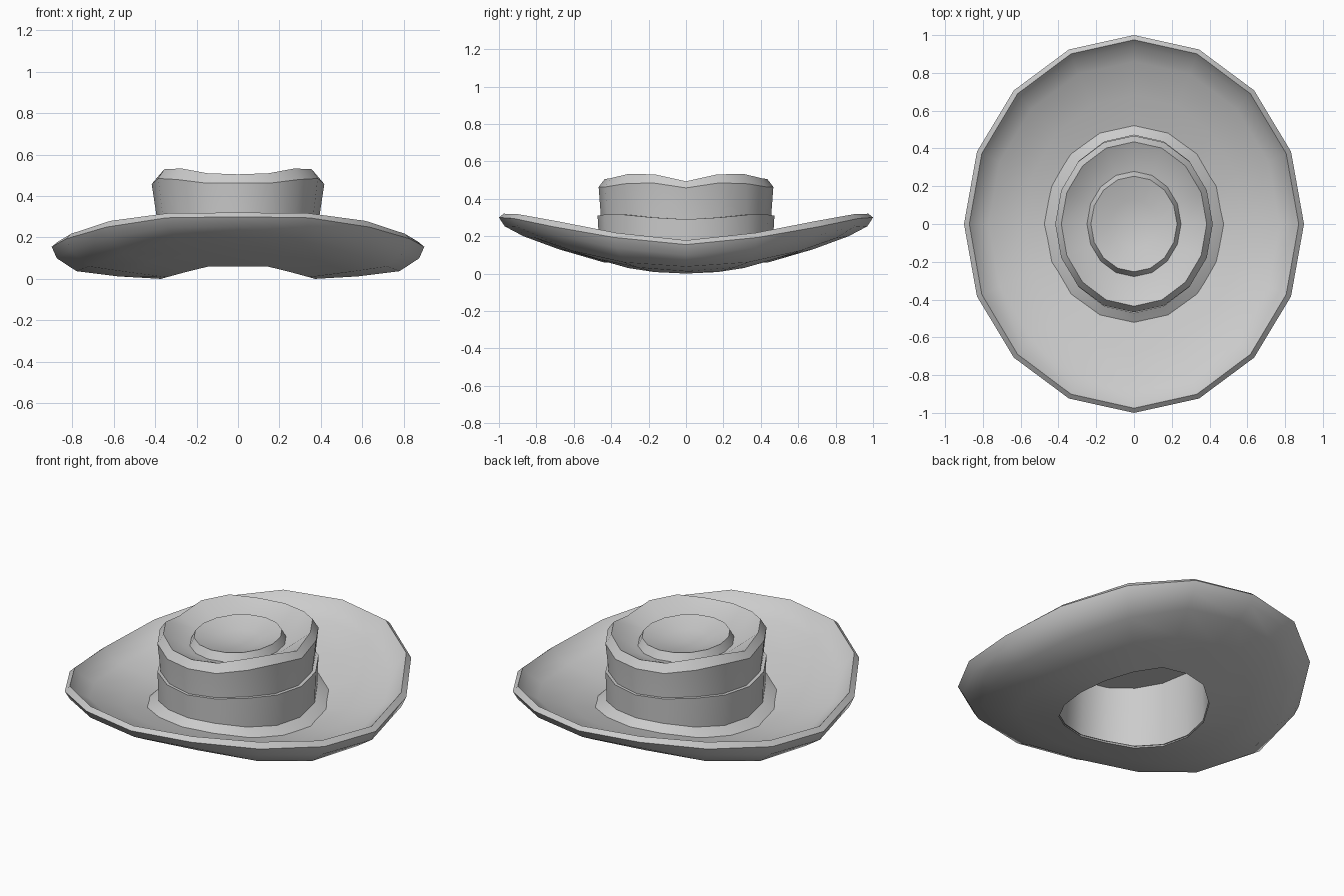
import bpy, bmesh, math

SIDES = 16

cube = bpy.data.objects.get("Cube")
if cube:
    bpy.data.objects.remove(cube)

grey = bpy.data.materials.new("plain_grey")
grey.use_nodes = True
grey.diffuse_color = (0.6, 0.6, 0.6, 1)
grey.node_tree.nodes["Principled BSDF"].inputs["Base Color"].default_value = (0.6, 0.6, 0.6, 1)


def loft(name, rings, caps=None):
    """Loft oval rings (rx, ry, heights from end to side); caps gives the two
    centre heights, otherwise the last ring joins the first."""
    bm = bmesh.new()
    loops = []
    for rx, ry, heights in rings:
        loop = []
        for k in range(SIDES):
            a = 2 * math.pi * k / SIDES
            fold = min(k % 8, 8 - k % 8)
            z = heights[fold] if isinstance(heights, list) else heights
            loop.append(bm.verts.new((rx * math.sin(a), ry * math.cos(a), z)))
        loops.append(loop)
    pairs = list(zip(loops, loops[1:]))
    if caps is None:
        pairs.append((loops[-1], loops[0]))
    for lo, hi in pairs:
        for k in range(SIDES):
            n = (k + 1) % SIDES
            bm.faces.new((lo[k], lo[n], hi[n], hi[k]))
    if caps:
        for loop, z in zip((loops[0], loops[-1]), caps):
            c = bm.verts.new((0, 0, z))
            for k in range(SIDES):
                bm.faces.new((loop[k], loop[(k + 1) % SIDES], c))
    bmesh.ops.recalc_face_normals(bm, faces=bm.faces[:])
    mesh = bpy.data.meshes.new(name)
    bm.to_mesh(mesh)
    bm.free()
    mesh.materials.append(grey)
    obj = bpy.data.objects.new(name, mesh)
    bpy.context.collection.objects.link(obj)
    bpy.ops.object.select_all(action='DESELECT')
    obj.select_set(True)
    bpy.context.view_layer.objects.active = obj
    bpy.ops.object.shade_smooth_by_angle(angle=math.radians(34))
    return obj


def lift(heights, d):
    return [h + d for h in heights]


hole = [.06, .06, .03, .008, 0]
foot_edge = [.147, .142, .117, .092, .082]
band_foot = [.16, .155, .13, .105, .095]
band_top = [.31, .315, .315, .30, .29]

# Saddle-shaped brim: underside, bevelled rim, curled upper side
loft("brim", [
    (.372, .44, hole),
    (.58, .68, [.13, .12, .08, .033, .012]),
    (.78, .87, [.20, .19, .123, .06, .037]),
    (.875, .97, [.253, .248, .202, .136, .099]),
    (.90, 1.0, [.30, .295, .25, .193, .155]),
    (.872, .975, [.32, .318, .28, .218, .178]),
    (.84, .94, [.281, .279, .241, .179, .139]),
    (.77, .86, [.238, .234, .195, .136, .101]),
    (.58, .68, [.178, .172, .138, .098, .077]),
    (.43, .48, [.13, .125, .1, .08, .07]),
])

# Crown: lining, flared foot sunk into the brim, wall, wavy top and dished lid
loft("crown", [
    (.362, .418, .39),
    (.37, .437, lift(hole, .01)),
    (.49, .54, lift(foot_edge, -.02)),
    (.46, .51, foot_edge),
    (.41, .465, lift(foot_edge, .024)),
    (.39, .452, lift(foot_edge, .035)),
    (.393, .455, .30),
    (.417, .467, [.463, .463, .48, .485, .458]),
    (.385, .435, [.505, .51, .533, .53, .493]),
    (.27, .30, .448),
], caps=(.39, .44))

# Band around the crown
loft("hat_band", [
    (.38, .44, band_foot),
    (.407, .464, band_foot),
    (.413, .473, band_top),
    (.385, .445, band_top),
])

# Raised oval on the lid with a hollowed top
loft("crown_button", [
    (.25, .28, .445),
    (.228, .253, .492),
    (.12, .13, .455),
], caps=(.435, .443))
